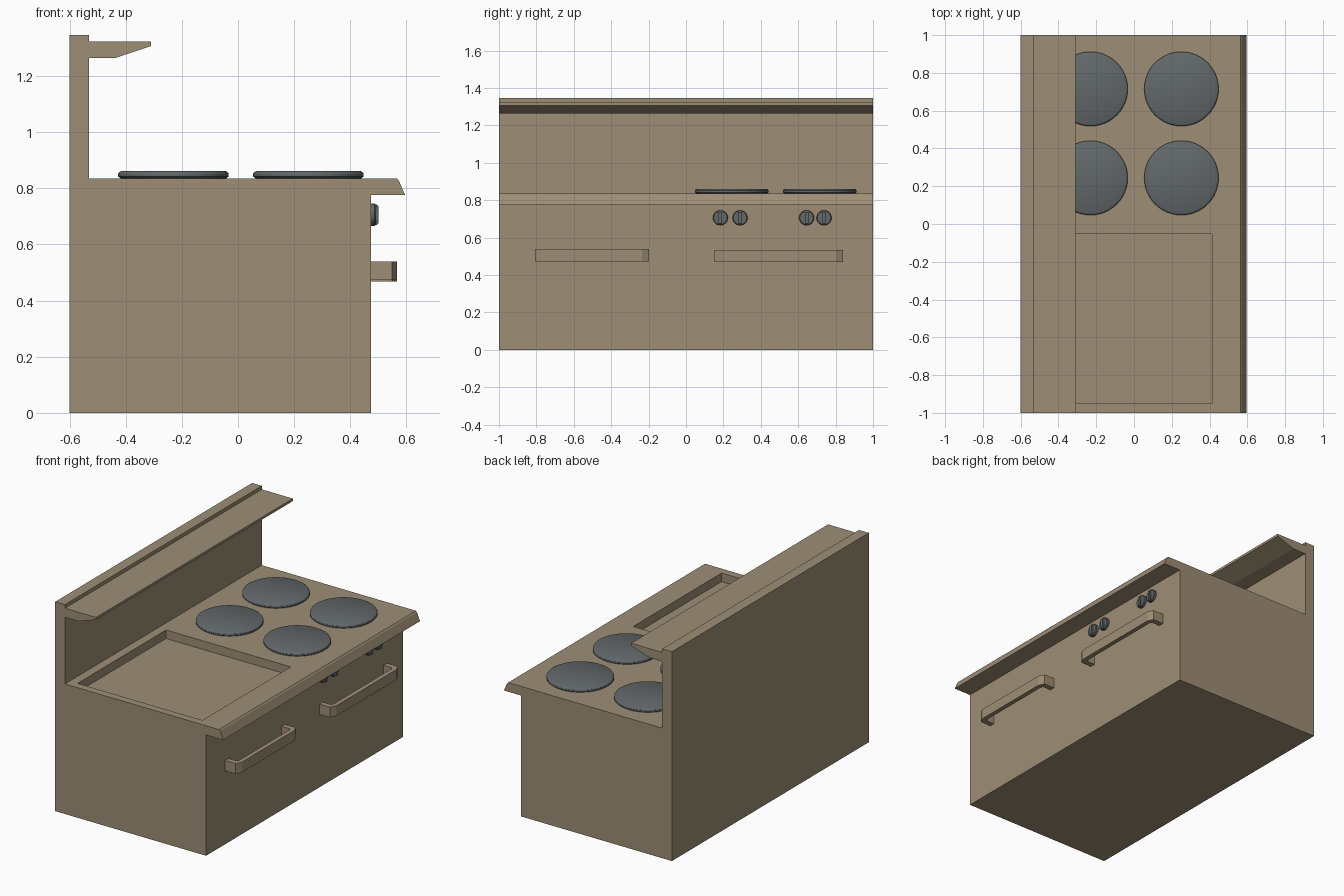
import bpy, bmesh, math
from mathutils import Vector, Matrix

if "Cube" in bpy.data.objects:
    bpy.data.objects.remove(bpy.data.objects["Cube"])


def material(name, rgb):
    m = bpy.data.materials.new(name)
    m.diffuse_color = (*rgb, 1)
    m.use_nodes = True
    m.node_tree.nodes["Principled BSDF"].inputs["Base Color"].default_value = m.diffuse_color
    return m


TAN = material("tan_enamel", (0.34, 0.27, 0.18))
GREY = material("dark_grey_iron", (0.122, 0.138, 0.144))


def finish(name, bm, mat):
    bmesh.ops.recalc_face_normals(bm, faces=bm.faces[:])
    me = bpy.data.meshes.new(name)
    bm.to_mesh(me)
    bm.free()
    me.materials.append(mat)
    ob = bpy.data.objects.new(name, me)
    bpy.context.collection.objects.link(ob)
    return ob


def prism(name, points, extrude, mat):
    """Extrude a flat outline of 3D points along a vector."""
    bm = bmesh.new()
    face = bm.faces.new([bm.verts.new(p) for p in points])
    out = bmesh.ops.extrude_face_region(bm, geom=[face], use_keep_orig=True)
    verts = [g for g in out["geom"] if isinstance(g, bmesh.types.BMVert)]
    bmesh.ops.translate(bm, verts=verts, vec=Vector(extrude))
    return finish(name, bm, mat)


def lathe(name, profile, sides, matrix, mat):
    """Closed round part from (radius, height) rings."""
    bm = bmesh.new()
    rings = []
    for r, h in profile:
        rings.append([bm.verts.new((r * math.cos(2 * math.pi * i / sides),
                                    r * math.sin(2 * math.pi * i / sides), h))
                      for i in range(sides)])
    for a, b in zip(rings, rings[1:]):
        for i in range(sides):
            j = (i + 1) % sides
            bm.faces.new((a[i], a[j], b[j], b[i]))
    bm.faces.new(rings[0])
    bm.faces.new(rings[-1])
    bm.transform(matrix)
    ob = finish(name, bm, mat)
    bpy.ops.object.select_all(action='DESELECT')
    ob.select_set(True)
    bpy.context.view_layer.objects.active = ob
    bpy.ops.object.shade_smooth_by_angle(angle=math.radians(30))
    return ob


# Body: side profile with overhanging lip, splashback and shelf
profile = [(-0.6, 0), (0.473, 0), (0.473, 0.777), (0.595, 0.777),
           (0.573, 0.828), (0.565, 0.836), (-0.531, 0.836),
           (-0.531, 1.265), (-0.436, 1.265), (-0.31, 1.307),
           (-0.31, 1.323), (-0.531, 1.323), (-0.531, 1.346), (-0.6, 1.346)]
body = prism("stove_body", [(x, -1, z) for x, z in profile], (0, 2, 0), TAN)

# Sunken griddle cut into the top
x0, x1, y0, y1 = -0.475, 0.412, -0.95, -0.052
cutter = prism("griddle_cutter", [(x0, y0, 0.781), (x1, y0, 0.781), (x1, y1, 0.781),
                                  (x0, y1, 0.781)], (0, 0, 0.12), TAN)
cutter.hide_render = True
cut = body.modifiers.new("griddle_recess", 'BOOLEAN')
cut.operation = 'DIFFERENCE'
cut.solver = 'EXACT'
cut.object = cutter
bpy.context.view_layer.objects.active = body
bpy.ops.object.modifier_apply(modifier=cut.name)
bpy.data.objects.remove(cutter)

# Four round hotplates
plate = [(0.189, 0.83), (0.189, 0.837), (0.197, 0.842), (0.197, 0.852),
         (0.194, 0.857), (0.187, 0.861)]
for x in (-0.23, 0.251):
    for y in (0.244, 0.715):
        lathe("hotplate", plate, 48, Matrix.Translation((x, y, 0)), GREY)

# Control knobs: a round dial with an upright grip bar
dial = [(0.04, -0.004), (0.04, 0.013), (0.036, 0.018)]
turn = Matrix.Rotation(math.pi / 2, 4, 'Y')
for y in (0.184, 0.289, 0.645, 0.738):
    lathe("knob_dial", dial, 24, Matrix.Translation((0.473, y, 0.706)) @ turn, GREY)
    grip = [(0.485, -0.037), (0.494, -0.037), (0.501, -0.029),
            (0.501, 0.029), (0.494, 0.037), (0.485, 0.037)]
    prism("knob_grip", [(x, y - 0.009, 0.706 + z) for x, z in grip], (0, 0.018, 0), GREY)

# Oven door handles: chamfered U-shaped bars
for a, b, z in ((-0.807, -0.198, 0.473), (0.152, 0.84, 0.469)):
    u = [(0.47, a), (0.548, a), (0.567, a + 0.037), (0.567, b - 0.037), (0.548, b),
         (0.47, b), (0.47, b - 0.035), (0.53, b - 0.035), (0.538, b - 0.05),
         (0.538, a + 0.05), (0.53, a + 0.035), (0.47, a + 0.035)]
    prism("oven_handle", [(x, y, z) for x, y in u], (0, 0, 0.066), TAN)
